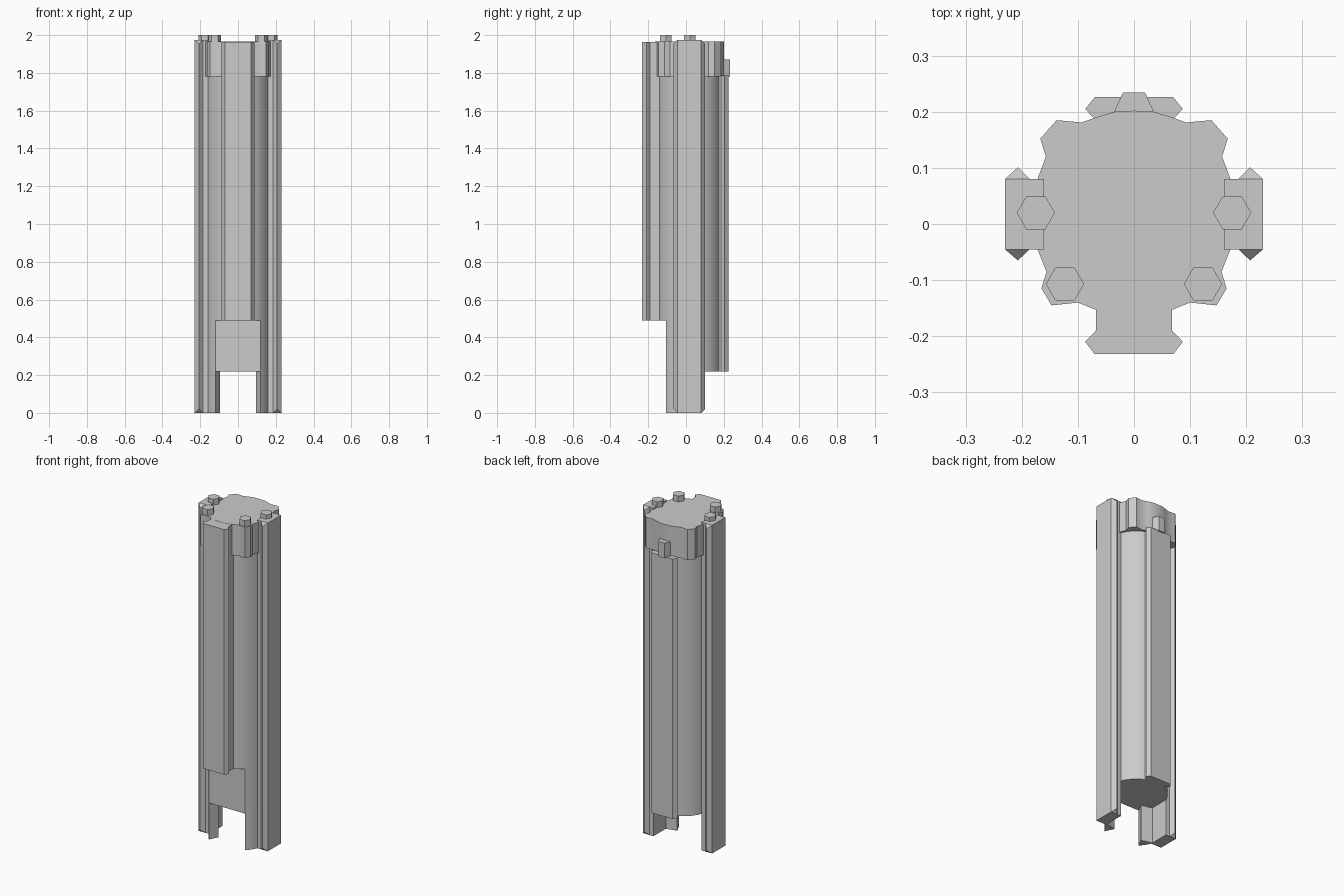
import bpy, bmesh
from math import sin, cos, tau, radians

if "Cube" in bpy.data.objects:
    bpy.data.objects.remove(bpy.data.objects["Cube"])

CY = 0.018      # centre of the core in y
R_CORE = 0.172


def prism(name, pts, z0, z1, smooth=False, tips=()):
    """Extrude an outline from z0 to z1; points listed in tips get sloped ends."""
    bm = bmesh.new()
    lo = [bm.verts.new((x, y, z0 + (0.02 if i in tips else 0))) for i, (x, y) in enumerate(pts)]
    hi = [bm.verts.new((x, y, z1 - (0.02 if i in tips else 0))) for i, (x, y) in enumerate(pts)]
    n = len(pts)
    if tips:
        # separate each sloped tip triangle from the flat end
        flat = [i for i in range(n) if i not in tips]
        for ring in (lo, hi):
            bm.faces.new([ring[i] for i in flat])
            for t in tips:
                bm.faces.new((ring[t - 1], ring[t], ring[(t + 1) % n]))
    else:
        bm.faces.new(lo)
        bm.faces.new(hi)
    for i in range(n):
        j = (i + 1) % n
        bm.faces.new((lo[i], lo[j], hi[j], hi[i]))
    bmesh.ops.recalc_face_normals(bm, faces=bm.faces)
    me = bpy.data.meshes.new(name)
    bm.to_mesh(me)
    bm.free()
    ob = bpy.data.objects.new(name, me)
    bpy.context.collection.objects.link(ob)
    if smooth:
        bpy.ops.object.select_all(action='DESELECT')
        ob.select_set(True)
        bpy.context.view_layer.objects.active = ob
        bpy.ops.object.shade_smooth_by_angle(angle=radians(30))
    return ob


def mirrored(half):
    """Complete a right-hand outline with its left-hand reflection."""
    return half + [(-x, y) for x, y in reversed(half) if abs(x) > 1e-6]


def arc(r, a0, a1, n):
    return [(r * cos(radians(a0 + (a1 - a0) * i / n)),
             CY + r * sin(radians(a0 + (a1 - a0) * i / n))) for i in range(n + 1)]


# round core, with a flat recess at the lower front
circle = [(R_CORE * cos(tau * i / 64), CY + R_CORE * sin(tau * i / 64)) for i in range(64)]
prism("core", circle, 0.49, 1.79, True)
cut = arc(R_CORE, -45.65, 225.65, 48)
prism("core_base", cut, 0.22, 0.49, True)

# lobed head: back arc, back lobe, side notch, front lobe, front arc
half = [(0, 0.202), (0.035, 0.200), (0.065, 0.191), (0.093, 0.181),
        (0.138, 0.185), (0.167, 0.152), (0.157, 0.12), (0.172, 0.08),
        (0.172, -0.045), (0.156, -0.085), (0.165, -0.115), (0.147, -0.145),
        (0.1, -0.14), (0.07, -0.152), (0.035, -0.161), (0, -0.164)]
prism("head", mirrored(half), 1.78, 1.965, True)

# front and back rails
front = [(0.068, -0.13), (0.068, -0.19), (0.087, -0.21), (0.07, -0.232)]
prism("front_rail", mirrored(front), 0.49, 1.964)
back = [(0.068, 0.16), (0.068, 0.185), (0.087, 0.205), (0.07, 0.226)]
prism("back_rail", mirrored(back), 0.22, 1.785)
prism("back_clip", mirrored([(0.04, 0.19), (0.02, 0.234)]), 1.78, 1.87)

for s, side in ((1, "right"), (-1, "left")):
    # side rail with pointed edges, running down as a leg
    rail = [(0.16, -0.045), (0.186, -0.045), (0.207, -0.065), (0.23, -0.045),
            (0.23, 0.08), (0.207, 0.101), (0.186, 0.08), (0.16, 0.08)]
    prism(side + "_rail", [(s * x, y) for x, y in rail], 0, 1.975, tips=(2, 5))
    # corner foot following the core wall
    foot = arc(R_CORE, -45.65, -18, 6) + [(0.095, -0.052)]
    prism(side + "_foot", [(s * x, y) for x, y in foot], 0, 0.23)
    # hexagonal pins
    for label, px, py in (("middle", 0.175, 0.02), ("front", 0.123, -0.107)):
        hexagon = [(s * px + 0.034 * cos(tau * i / 6), py + 0.034 * sin(tau * i / 6))
                   for i in range(6)]
        prism(side + "_" + label + "_pin", hexagon, 1.95, 2.0)
